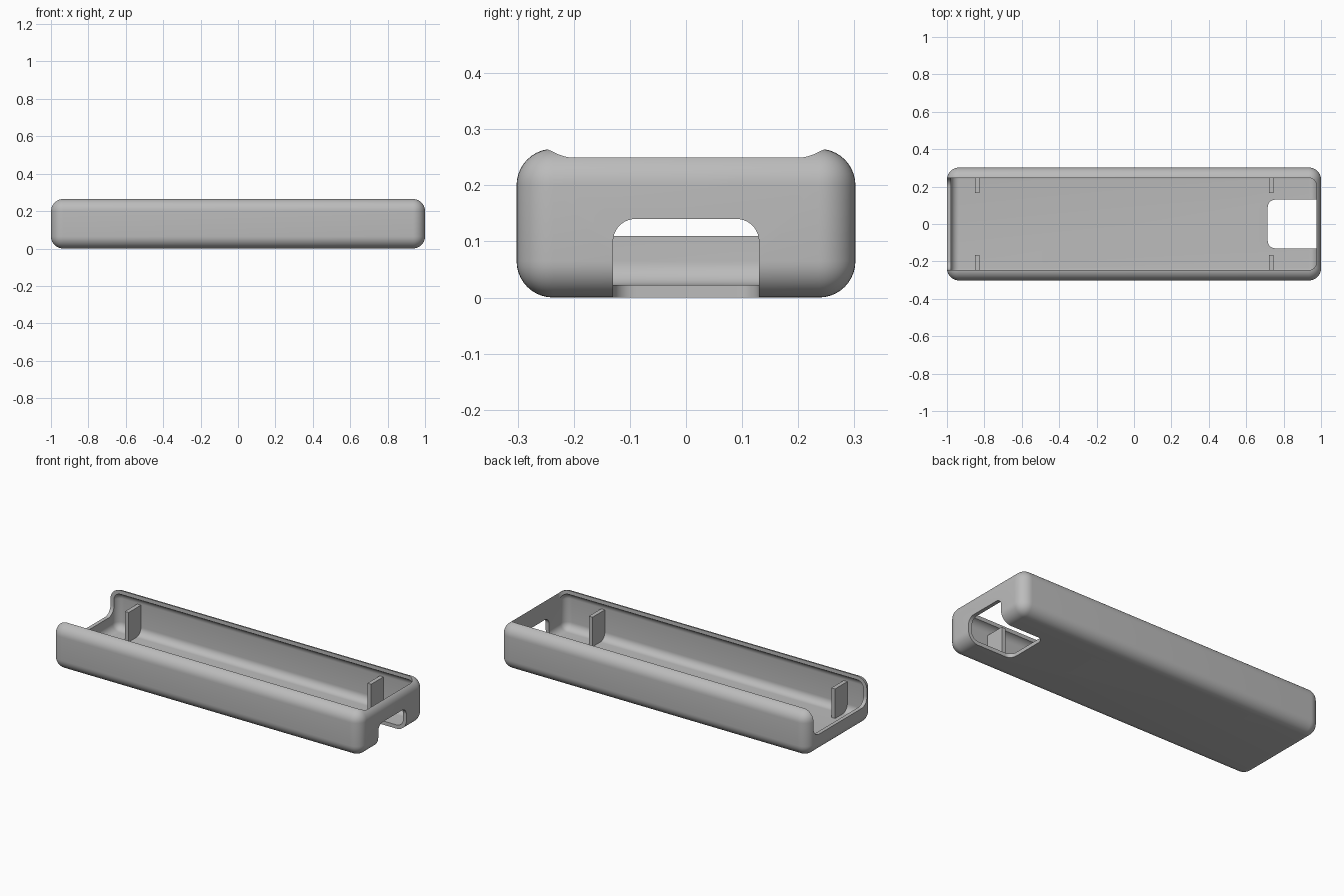
import bpy, bmesh, math
from mathutils import Vector

cube = bpy.data.objects.get("Cube")
if cube:
    bpy.data.objects.remove(cube, do_unlink=True)

grey = bpy.data.materials.new("grey_plastic")
grey.use_nodes = True
colour = (0.5, 0.5, 0.5, 1)
grey.diffuse_color = colour
grey.node_tree.nodes["Principled BSDF"].inputs["Base Color"].default_value = colour


def box(name, low, high, radius=0, axes="XYZ", segments=10):
    """Box between two corners, rounding the edges that run along the axes."""
    low, high = Vector(low), Vector(high)
    bm = bmesh.new()
    bmesh.ops.create_cube(bm, size=1)
    for v in bm.verts:
        v.co = Vector([lo if c < 0 else hi for c, lo, hi in zip(v.co, low, high)])
    if radius:
        edges = []
        for e in bm.edges:
            d = e.verts[0].co - e.verts[1].co
            if any(abs(d["XYZ".index(a)]) > 1e-6 for a in axes):
                edges.append(e)
        bmesh.ops.bevel(bm, geom=edges, offset=radius, segments=segments,
                        profile=0.5, affect='EDGES', clamp_overlap=True)
    mesh = bpy.data.meshes.new(name)
    bm.to_mesh(mesh)
    bm.free()
    mesh.materials.append(grey)
    obj = bpy.data.objects.new(name, mesh)
    bpy.context.collection.objects.link(obj)
    return obj


def combine(target, tool, operation):
    """Apply a boolean and discard the tool."""
    mod = target.modifiers.new("cut", 'BOOLEAN')
    mod.operation, mod.object, mod.solver = operation, tool, 'EXACT'
    bpy.context.view_layer.objects.active = target
    bpy.ops.object.modifier_apply(modifier=mod.name)
    bpy.data.objects.remove(tool, do_unlink=True)


def rounded_shell(name, inset):
    """Case outline, shrunk evenly by the wall inset."""
    x, y, top, r = 1 - inset, 0.302 - inset, 0.265 - inset, 0.065 - inset
    return box(name, (-x, -y, inset), (x, y, top), r)


# Hollow case with even wall thickness
case = rounded_shell("case", 0)
combine(case, rounded_shell("cavity", 0.022), 'DIFFERENCE')

# Sliding lid opening, lowered end wall, and port through end and floor
combine(case, box("lid_opening", (-1.3, -0.247, 0.2), (0.977, 0.247, 0.5), 0.045, "Z"),
        'DIFFERENCE')
combine(case, box("low_end", (-1.3, -0.247, 0.11), (-0.9, 0.247, 0.5), 0.05, "X"),
        'DIFFERENCE')
combine(case, box("port", (0.715, -0.13, -0.2), (1.3, 0.13, 0.14), 0.04),
        'DIFFERENCE')

parts = [case]

# Support ribs, trimmed to follow the inside of the wall
for end, x in (("rear", -0.837), ("port", 0.734)):
    for side, s in (("left", -1), ("right", 1)):
        ys = sorted((s * 0.167, s * 0.3))
        rib = box(f"{end}_{side}_rib", (x - 0.012, ys[0], 0.0), (x + 0.012, ys[1], 0.195))
        combine(rib, rounded_shell("rib_trim", 0.012), 'INTERSECT')
        parts.append(rib)

# Smooth roundings, sharp cut edges
bpy.ops.object.select_all(action='DESELECT')
for obj in parts:
    obj.select_set(True)
bpy.context.view_layer.objects.active = case
bpy.ops.object.shade_smooth_by_angle(angle=math.radians(30))
